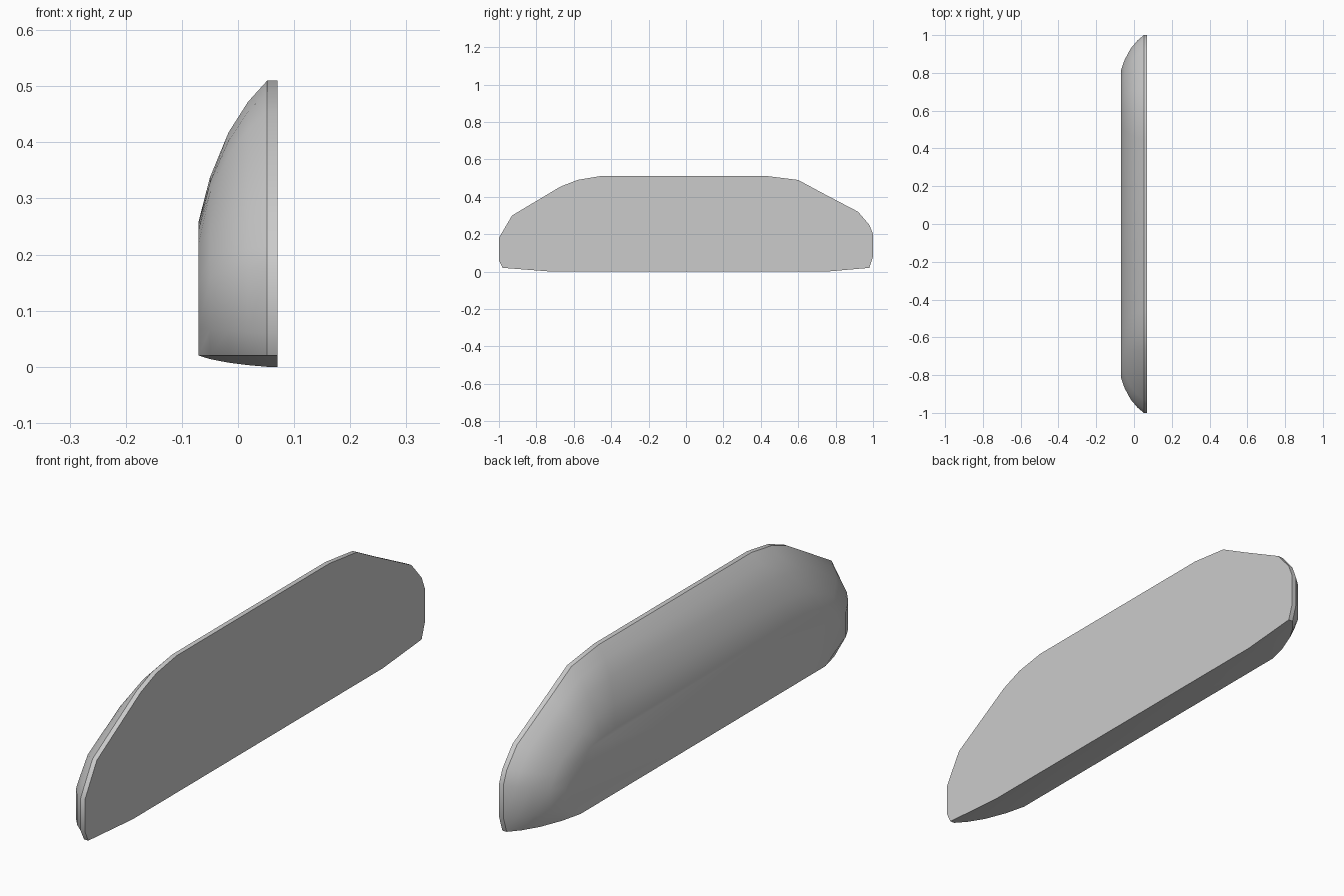
import bpy
import bmesh
import math

cube = bpy.data.objects.get("Cube")
if cube:
    bpy.data.objects.remove(cube, do_unlink=True)

# Half outlines (distance from the middle, height), running from top to bottom
FRONT_RIM = [(.46, .51), (.58, .49), (.67, .455), (.93, .30), (.98, .215),
             (1, .18), (1, .06), (.98, .02), (.72, 0)]
BACK_RIM = [(.44, .51), (.60, .49), (.72, .425), (.92, .32), (.98, .25),
            (1, .20), (1, .08), (.98, .02), (.75, 0)]
SMALL_SIDE = [(.52, .26), (.60, .255), (.67, .245), (.74, .22), (.78, .19),
              (.81, .15), (.81, .07), (.72, .02), (.62, .02)]

# Slices across the thickness: x position and blend from rim to small side
SLICES = [(.07, 0), (.052, 0), (.018, .15), (-.017, .37), (-.05, .69), (-.07, 1)]


def blend(rim, t):
    return [(a + (c - a) * t, b + (d - b) * t)
            for (a, b), (c, d) in zip(rim, SMALL_SIDE)]


def outline(t):
    front = [(-y, z) for y, z in blend(FRONT_RIM, t)]
    return front + blend(BACK_RIM, t)[::-1]


# Light grey finish
grey = bpy.data.materials.new("light_grey")
grey.use_nodes = True
colour = (0.6, 0.6, 0.6, 1)
grey.diffuse_color = colour
grey.node_tree.nodes["Principled BSDF"].inputs["Base Color"].default_value = colour

# Loft the rounded shell and cap its two flat sides
bm = bmesh.new()
rings = [[bm.verts.new((x, y, z)) for y, z in outline(t)] for x, t in SLICES]
for ring, following in zip(rings, rings[1:]):
    count = len(ring)
    for i in range(count):
        j = (i + 1) % count
        bm.faces.new((ring[i], ring[j], following[j], following[i]))
bm.faces.new(rings[0])
bm.faces.new(rings[-1])
bmesh.ops.recalc_face_normals(bm, faces=bm.faces)

mesh = bpy.data.meshes.new("rounded_shell")
bm.to_mesh(mesh)
bm.free()
mesh.materials.append(grey)
shell = bpy.data.objects.new("rounded_shell", mesh)
bpy.context.collection.objects.link(shell)

# Smooth the curved side, keep the flat back crisp
bpy.ops.object.select_all(action='DESELECT')
shell.select_set(True)
bpy.context.view_layer.objects.active = shell
bpy.ops.object.shade_smooth_by_angle(angle=math.radians(35))
